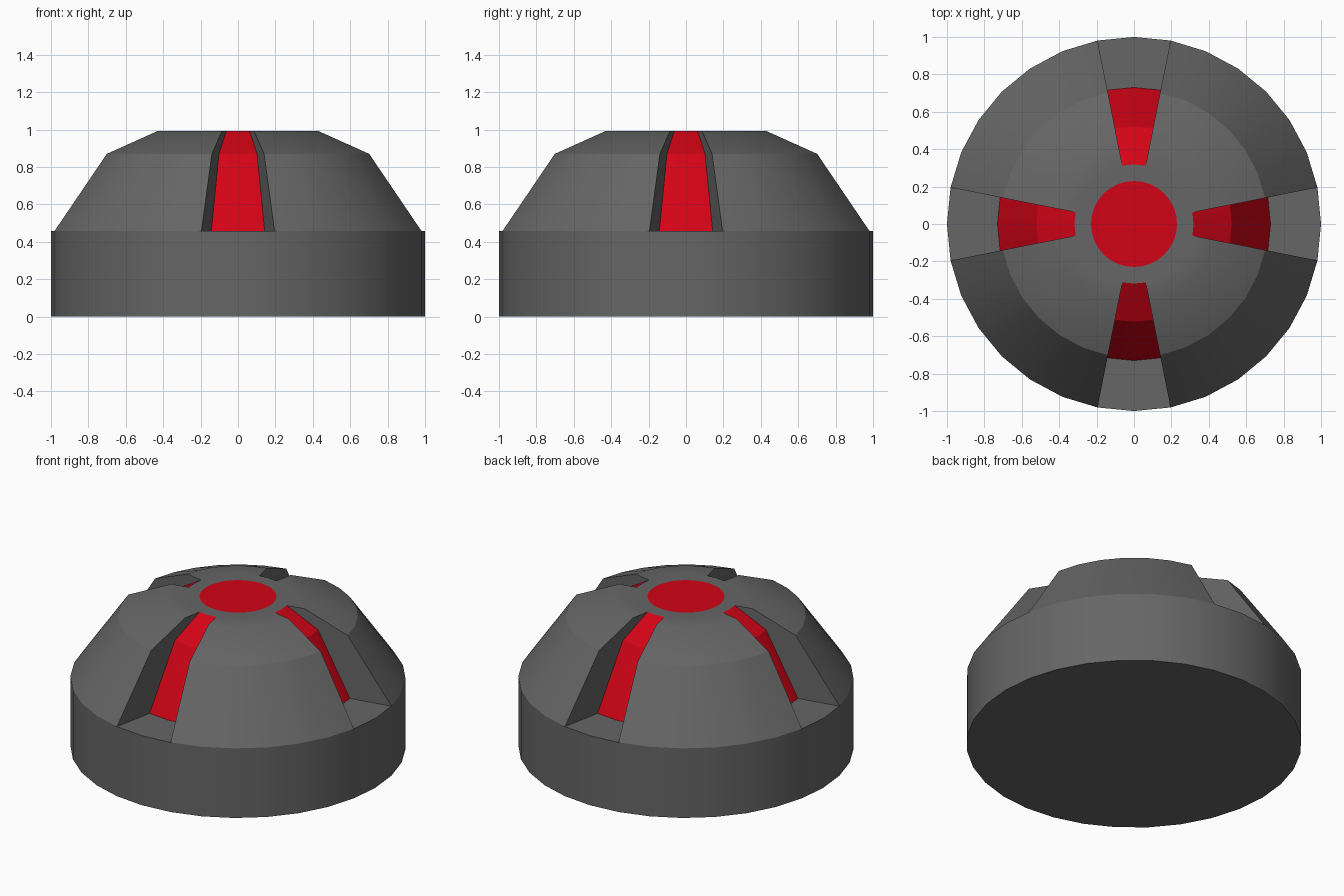
import bpy, bmesh
from math import sin, cos, pi

if "Cube" in bpy.data.objects:
    bpy.data.objects.remove(bpy.data.objects["Cube"])

SIDES = 32
TOP = 0.993
INSET = 0.73                                     # slot floor is the dome scaled inwards
DOME = [(1, 0.458), (0.715, 0.87), (0.436, TOP)]
FLOOR = [(r * INSET, z) for r, z in DOME]


def point(r, z, step):
    a = 2 * pi * step / SIDES
    return (r * cos(a), r * sin(a), z)


def sweep(bm, profile, start=0, count=SIDES):
    """Turn a profile around z over part of the circle."""
    for s in range(start, start + count):
        for (r0, z0), (r1, z1) in zip(profile, profile[1:]):
            pts = [point(r0, z0, s)] if r0 == 0 else [point(r0, z0, s), point(r0, z0, s + 1)]
            pts += [point(r1, z1, s)] if r1 == 0 else [point(r1, z1, s + 1), point(r1, z1, s)]
            bm.faces.new([bm.verts.new(p) for p in pts])


def slot_wall(bm, step, flip):
    """Radial wall between the dome and the slot floor."""
    for i in range(2):
        quad = [DOME[i], DOME[i + 1], FLOOR[i + 1], FLOOR[i]]
        if flip:
            quad.reverse()
        bm.faces.new([bm.verts.new(point(r, z, step)) for r, z in quad])


def colour(name, rgb):
    mat = bpy.data.materials.new(name)
    mat.diffuse_color = (*rgb, 1)
    mat.use_nodes = True
    mat.node_tree.nodes["Principled BSDF"].inputs["Base Color"].default_value = mat.diffuse_color
    return mat


def finish(name, bm, material):
    bmesh.ops.remove_doubles(bm, verts=bm.verts, dist=1e-4)
    mesh = bpy.data.meshes.new(name)
    bm.to_mesh(mesh)
    bm.free()
    obj = bpy.data.objects.new(name, mesh)
    bpy.context.collection.objects.link(obj)
    mesh.materials.append(material)
    bpy.ops.object.select_all(action='DESELECT')
    obj.select_set(True)
    bpy.context.view_layer.objects.active = obj
    bpy.ops.object.shade_smooth_by_angle(angle=pi / 6)


red = colour("red", (0.65, 0.001, 0.008))
dark_grey = colour("dark_grey", (0.133, 0.133, 0.133))

# Dark housing: base, four dome panels, slot ledges and walls, top collar
housing = bmesh.new()
sweep(housing, [(0, 0), (1, 0), DOME[0]])
sweep(housing, [FLOOR[2], (0.23, TOP)])
for k in range(4):
    c = k * 8
    sweep(housing, DOME + [FLOOR[2]], c + 1, 6)
    sweep(housing, [DOME[0], FLOOR[0]], c - 1, 2)
    slot_wall(housing, c + 1, True)
    slot_wall(housing, c - 1, False)
finish("housing", housing, dark_grey)

# Red slot floors
floors = bmesh.new()
for k in range(4):
    sweep(floors, FLOOR, k * 8 - 1, 2)
finish("slot_floors", floors, red)

# Red disc on the top
disc = bmesh.new()
sweep(disc, [(0.23, TOP), (0, TOP)])
finish("top_disc", disc, red)
